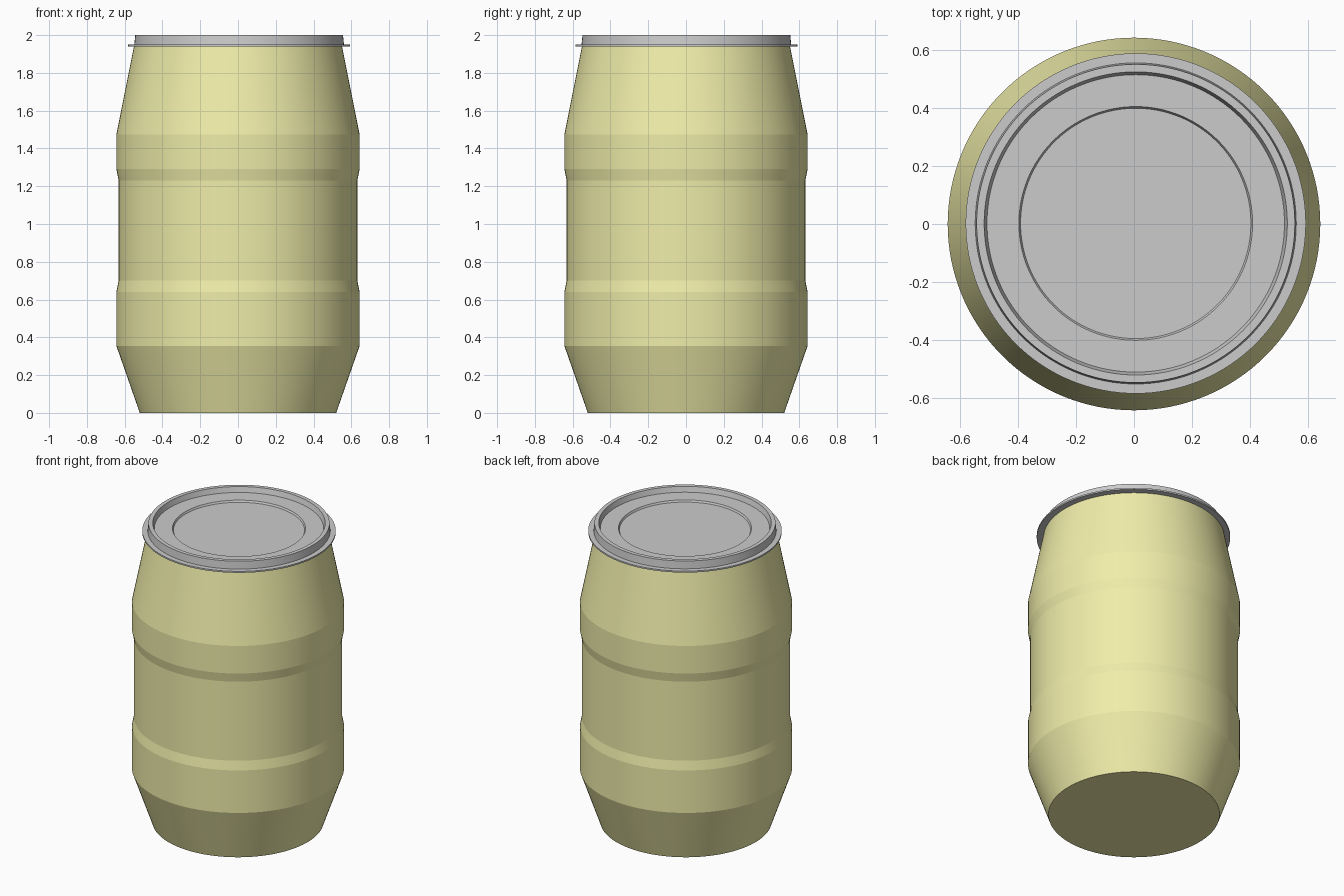
import bpy, bmesh, math

if "Cube" in bpy.data.objects:
    bpy.data.objects.remove(bpy.data.objects["Cube"])

SIDES = 128


def lathe(name, profile, centre=(0, 0), color=None):
    """Revolve (radius, z) points about z; radius 0 closes with a flat disc."""
    bm = bmesh.new()
    rings = []
    for r, z in profile:
        if r == 0:
            rings.append([bm.verts.new((0, 0, z))] * SIDES)
        else:
            rings.append([bm.verts.new((r * math.cos(2 * math.pi * i / SIDES),
                                        r * math.sin(2 * math.pi * i / SIDES), z))
                          for i in range(SIDES)])
    for a, b in zip(rings, rings[1:]):
        for i in range(SIDES):
            j = (i + 1) % SIDES
            bm.faces.new(dict.fromkeys((a[i], a[j], b[j], b[i])))
    bm.normal_update()
    mesh = bpy.data.meshes.new(name)
    bm.to_mesh(mesh)
    bm.free()
    obj = bpy.data.objects.new(name, mesh)
    obj.location = (*centre, 0)
    bpy.context.collection.objects.link(obj)
    if color:
        mat = bpy.data.materials.new(name + "_paint")
        mat.diffuse_color = color
        mat.use_nodes = True
        mat.node_tree.nodes["Principled BSDF"].inputs["Base Color"].default_value = mat.diffuse_color
        mesh.materials.append(mat)
    bpy.ops.object.select_all(action='DESELECT')
    obj.select_set(True)
    bpy.context.view_layer.objects.active = obj
    bpy.ops.object.shade_smooth_by_angle(angle=math.radians(5))
    return obj


# Barrel body: tapered foot, two raised bands, tapered shoulder
lathe("barrel_body", [
    (0, 0), (0.52, 0), (0.644, 0.355), (0.644, 0.64), (0.632, 0.70),
    (0.632, 1.23), (0.644, 1.29), (0.644, 1.475), (0.55, 1.945),
], color=(0.87, 0.85, 0.40, 1))

# Lid: thin flange, upright rim, stepped recess
lathe("lid", [
    (0.545, 1.94), (0.588, 1.94), (0.588, 1.95), (0.555, 1.95), (0.55, 2.0),
    (0.524, 2.0), (0.514, 1.965), (0.404, 1.965), (0.398, 1.953), (0, 1.953),
], centre=(0.006, 0.002))
